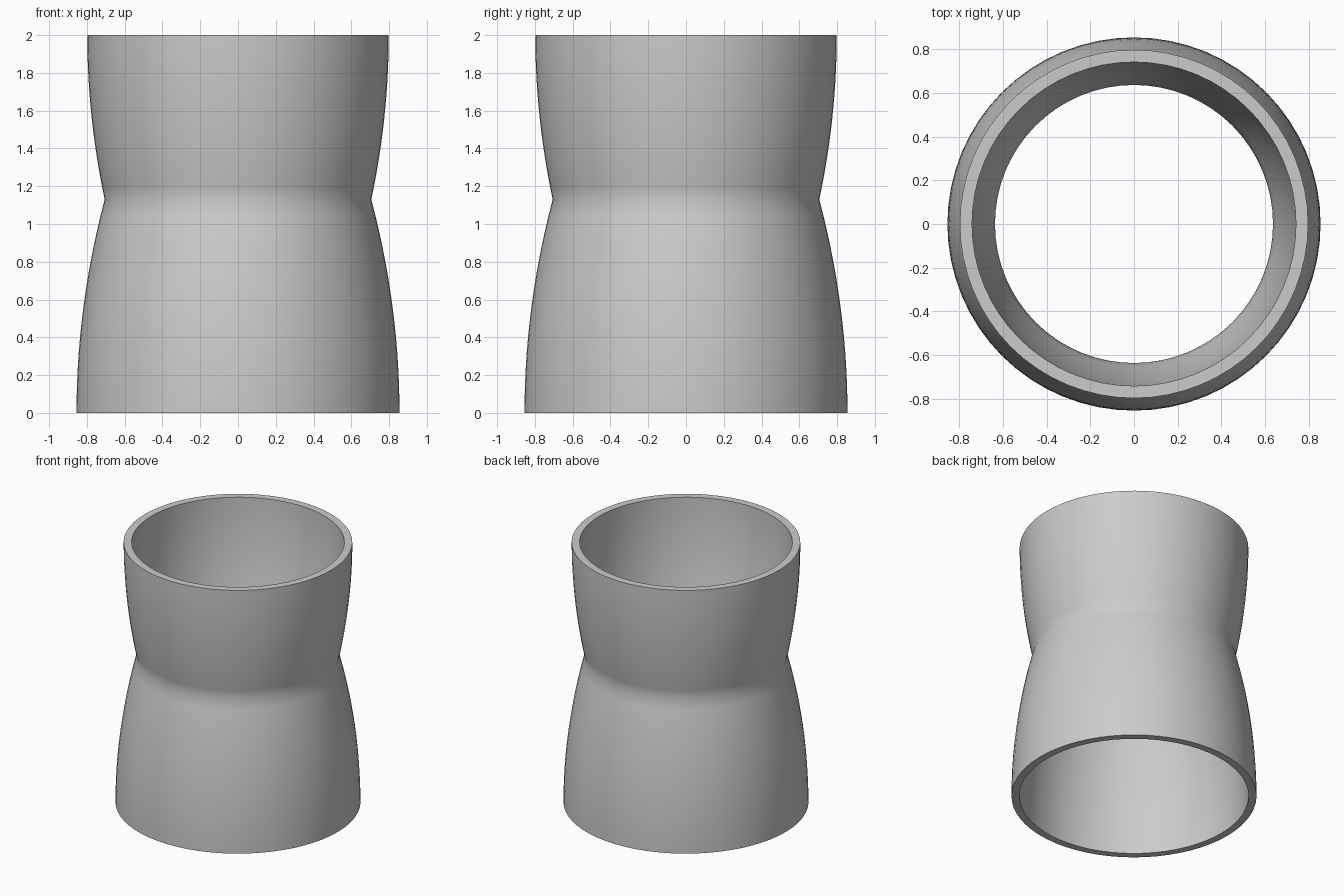
import bpy
import bmesh
from math import cos, sin, tau, radians

cube = bpy.data.objects.get("Cube")
if cube:
    bpy.data.objects.remove(cube, do_unlink=True)

SIDES = 64
ROWS = 14
HEIGHT = 2.0
NECK_Z = 1.13


def bulge(end_r, neck_r, t):
    """Radius of a wall that starts upright at its rim and curves in to the neck."""
    return end_r - (end_r - neck_r) * t * t


def wall(bottom_r, neck_r, top_r):
    """Profile from the bottom rim through the pinched neck to the top rim."""
    lower = [(bulge(bottom_r, neck_r, i / ROWS), NECK_Z * i / ROWS)
             for i in range(ROWS + 1)]
    upper = [(bulge(top_r, neck_r, i / ROWS), HEIGHT - (HEIGHT - NECK_Z) * i / ROWS)
             for i in range(ROWS)]
    return lower + upper[::-1]


# Closed cross-section: outer wall going up, inner wall coming down
profile = wall(0.855, 0.706, 0.798) + wall(0.80, 0.637, 0.742)[::-1]

# Revolve the cross-section into a hollow sleeve
bm = bmesh.new()
rings = [[bm.verts.new((r * cos(tau * k / SIDES), r * sin(tau * k / SIDES), z))
          for k in range(SIDES)] for r, z in profile]
for ring, above in zip(rings, rings[1:] + rings[:1]):
    for k in range(SIDES):
        n = (k + 1) % SIDES
        bm.faces.new((ring[k], ring[n], above[n], above[k]))
bmesh.ops.recalc_face_normals(bm, faces=bm.faces)

mesh = bpy.data.meshes.new("pinched_sleeve")
bm.to_mesh(mesh)
bm.free()
sleeve = bpy.data.objects.new("pinched_sleeve", mesh)
bpy.context.collection.objects.link(sleeve)

# Single grey material
grey = bpy.data.materials.new("light_grey")
grey.use_nodes = True
colour = (0.6, 0.6, 0.6, 1.0)
grey.diffuse_color = colour
grey.node_tree.nodes["Principled BSDF"].inputs["Base Color"].default_value = colour
mesh.materials.append(grey)

# Smooth walls, crisp rims
bpy.ops.object.select_all(action="DESELECT")
sleeve.select_set(True)
bpy.context.view_layer.objects.active = sleeve
bpy.ops.object.shade_smooth_by_angle(angle=radians(40))
